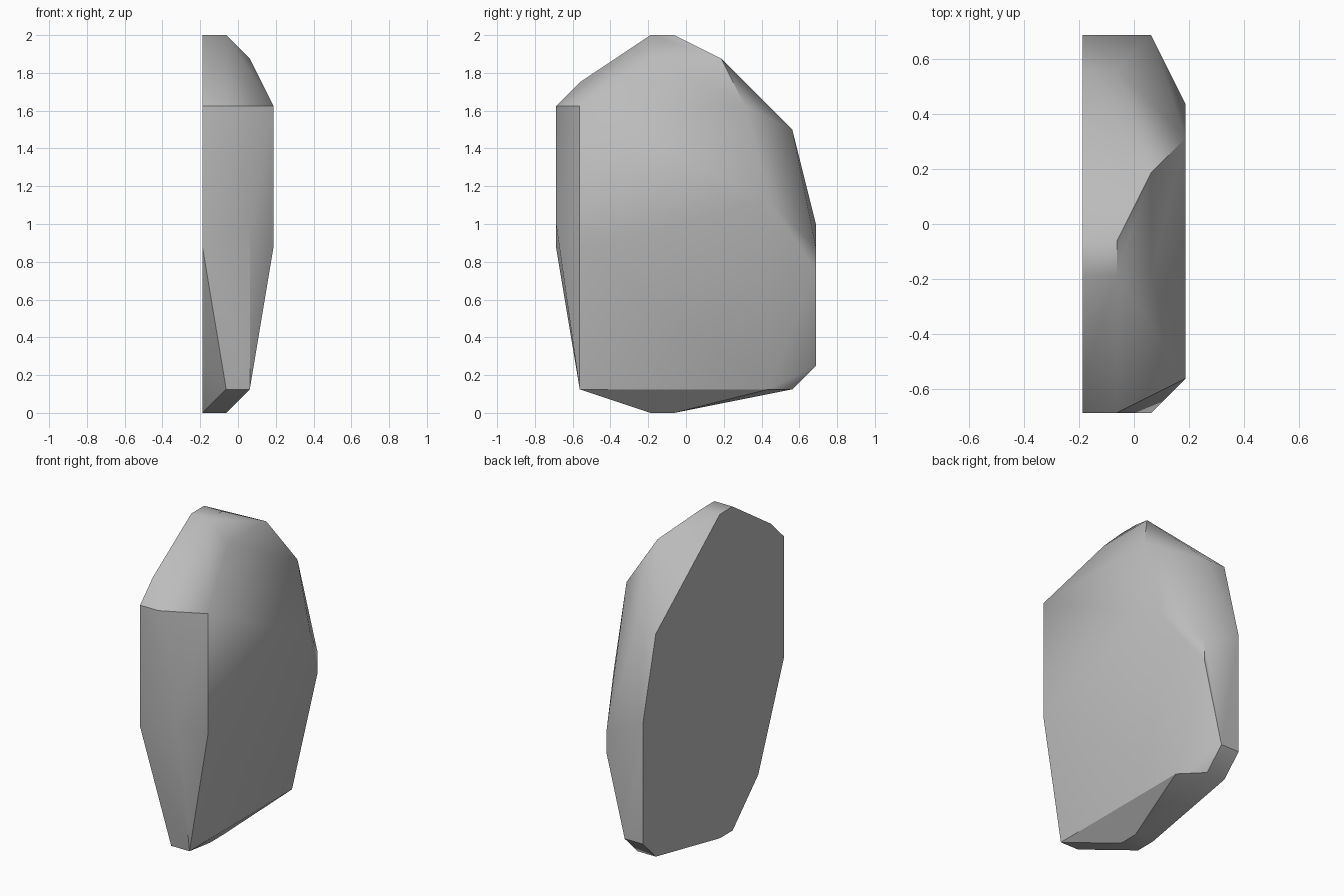
import bpy, bmesh, math

cube = bpy.data.objects.get("Cube")
if cube:
    bpy.data.objects.remove(cube, do_unlink=True)

# Stone colour
stone = bpy.data.materials.new("stone_grey")
stone.use_nodes = True
colour = (0.5, 0.5, 0.5, 1)
stone.diffuse_color = colour
stone.node_tree.nodes["Principled BSDF"].inputs["Base Color"].default_value = colour

# Cross-sections of the half boulder, in sixteenths of a unit, as (y, z) corners
UNIT = 1 / 16
flat_side = [(-3, 32), (-9, 28), (-11, 26), (-11, 14), (-7, 4), (-3, 0),
             (-1, 0), (9, 2), (11, 4), (11, 16), (9, 24), (-1, 32)]
inner_ring = [(-3, 32), (-1, 32), (9, 24), (11, 4), (9, 2),
              (-1, 0), (-3, 0), (-9, 2), (-11, 26)]
outer_ring = [(3, 30), (-3, 30), (-11, 16), (-9, 2), (7, 2), (11, 12), (11, 14)]
bulging_side = [(-9, 26), (-9, 14), (7, 18), (5, 26)]
sections = {-3: flat_side, -1: inner_ring, 1: outer_ring, 3: bulging_side}


def build_boulder(name, sections, material):
    """Wrap a faceted convex skin around a stack of cross-sections along x."""
    bm = bmesh.new()
    for x, ring in sections.items():
        for y, z in ring:
            bm.verts.new((x * UNIT, y * UNIT, z * UNIT))
    result = bmesh.ops.convex_hull(bm, input=bm.verts[:])
    unused = {v for v in result["geom_interior"] + result["geom_unused"]
              if isinstance(v, bmesh.types.BMVert)}
    bmesh.ops.delete(bm, geom=list(unused), context="VERTS")

    # Merge the coplanar triangles into clean facets
    bmesh.ops.dissolve_limit(bm, angle_limit=math.radians(1),
                             verts=bm.verts[:], edges=bm.edges[:])
    bmesh.ops.recalc_face_normals(bm, faces=bm.faces[:])
    mesh = bpy.data.meshes.new(name)
    bm.to_mesh(mesh)
    bm.free()
    mesh.materials.append(material)
    obj = bpy.data.objects.new(name, mesh)
    bpy.context.collection.objects.link(obj)
    return obj


boulder = build_boulder("half_boulder", sections, stone)

# Soft shading across shallow facets, crisp on the main breaks
bpy.ops.object.select_all(action="DESELECT")
boulder.select_set(True)
bpy.context.view_layer.objects.active = boulder
bpy.ops.object.shade_smooth_by_angle(angle=math.radians(35))
